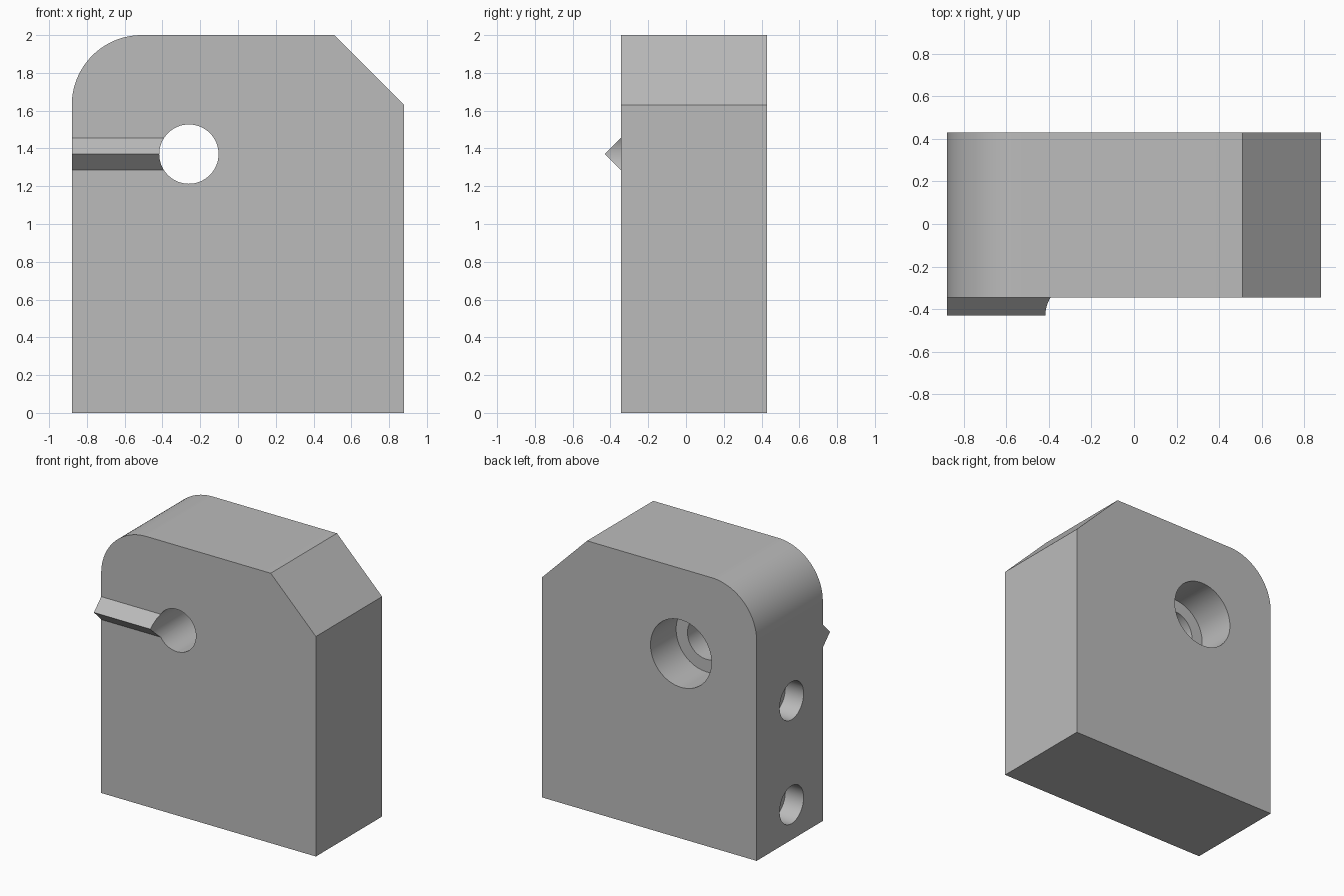
import bpy, bmesh
from math import sin, cos, pi, radians
from mathutils import Matrix, Vector

cube = bpy.data.objects.get("Cube")
if cube:
    bpy.data.objects.remove(cube, do_unlink=True)

grey = bpy.data.materials.new("plain grey")
grey.use_nodes = True
colour = (0.5, 0.5, 0.5, 1)
grey.diffuse_color = colour
grey.node_tree.nodes["Principled BSDF"].inputs["Base Color"].default_value = colour

HALF, FRONT, BACK = 0.88, -0.345, 0.43
HOLE_X, HOLE_Z = -0.26, 1.37


def prism(name, points, sweep):
    """Closed outline swept along a vector."""
    bm = bmesh.new()
    face = bm.faces.new([bm.verts.new(p) for p in points])
    swept = bmesh.ops.extrude_face_region(bm, geom=[face])
    verts = [g for g in swept["geom"] if isinstance(g, bmesh.types.BMVert)]
    bmesh.ops.translate(bm, verts=verts, vec=sweep)
    bmesh.ops.recalc_face_normals(bm, faces=bm.faces)
    return add_object(name, bm)


def rod(name, start, end, radius):
    """Round cutter between two points."""
    start, end = Vector(start), Vector(end)
    axis = end - start
    turn = axis.to_track_quat('Z', 'Y').to_matrix().to_4x4()
    bm = bmesh.new()
    bmesh.ops.create_cone(bm, cap_ends=True, segments=64, radius1=radius, radius2=radius,
                          depth=axis.length, matrix=Matrix.Translation((start + end) / 2) @ turn)
    return add_object(name, bm)


def add_object(name, bm):
    mesh = bpy.data.meshes.new(name)
    bm.to_mesh(mesh)
    bm.free()
    mesh.materials.append(grey)
    obj = bpy.data.objects.new(name, mesh)
    bpy.context.collection.objects.link(obj)
    return obj


def combine(target, tool, operation):
    """Apply a boolean and discard the tool."""
    tool.hide_render = True
    bpy.context.view_layer.objects.active = target
    mod = target.modifiers.new(operation.title(), 'BOOLEAN')
    mod.operation, mod.solver, mod.object = operation, 'EXACT', tool
    bpy.ops.object.modifier_apply(modifier=mod.name)
    bpy.data.objects.remove(tool, do_unlink=True)


# Block with one rounded and one chamfered top corner
corner = 0.37
outline = [(-HALF, 0), (HALF, 0), (HALF, 2 - corner), (HALF - corner, 2)]
for i in range(25):
    a = pi / 2 + pi / 2 * i / 24
    outline.append((-HALF + corner + corner * cos(a), 2 - corner + corner * sin(a)))
block = prism("block", [(x, FRONT, z) for x, z in outline], (0, BACK - FRONT, 0))

# Pointed rib on the front, running from the side to the hole
rib_half = 0.085
rib_profile = [(FRONT + 0.05, -rib_half), (FRONT, -rib_half), (-BACK, 0),
               (FRONT, rib_half), (FRONT + 0.05, rib_half)]
rib = prism("rib", [(-HALF, y, HOLE_Z + z) for y, z in rib_profile],
            (HALF + HOLE_X, 0, 0))
combine(block, rib, 'UNION')

# Through hole with a wide counterbore at the back
combine(block, rod("bore", (HOLE_X, -1, HOLE_Z), (HOLE_X, 1, HOLE_Z), 0.157), 'DIFFERENCE')
combine(block, rod("counterbore", (HOLE_X, BACK - 0.3, HOLE_Z), (HOLE_X, 1, HOLE_Z), 0.25),
        'DIFFERENCE')

# Two shallow blind holes in the side under the rounded corner
for z in (0.26, 1.03):
    combine(block, rod("side_hole", (-1, 0.02, z), (-HALF + 0.15, 0.02, z), 0.14), 'DIFFERENCE')

# Smooth curved walls, keep edges sharp
bpy.ops.object.select_all(action='DESELECT')
block.select_set(True)
bpy.context.view_layer.objects.active = block
bpy.ops.object.shade_smooth_by_angle(angle=radians(30))
